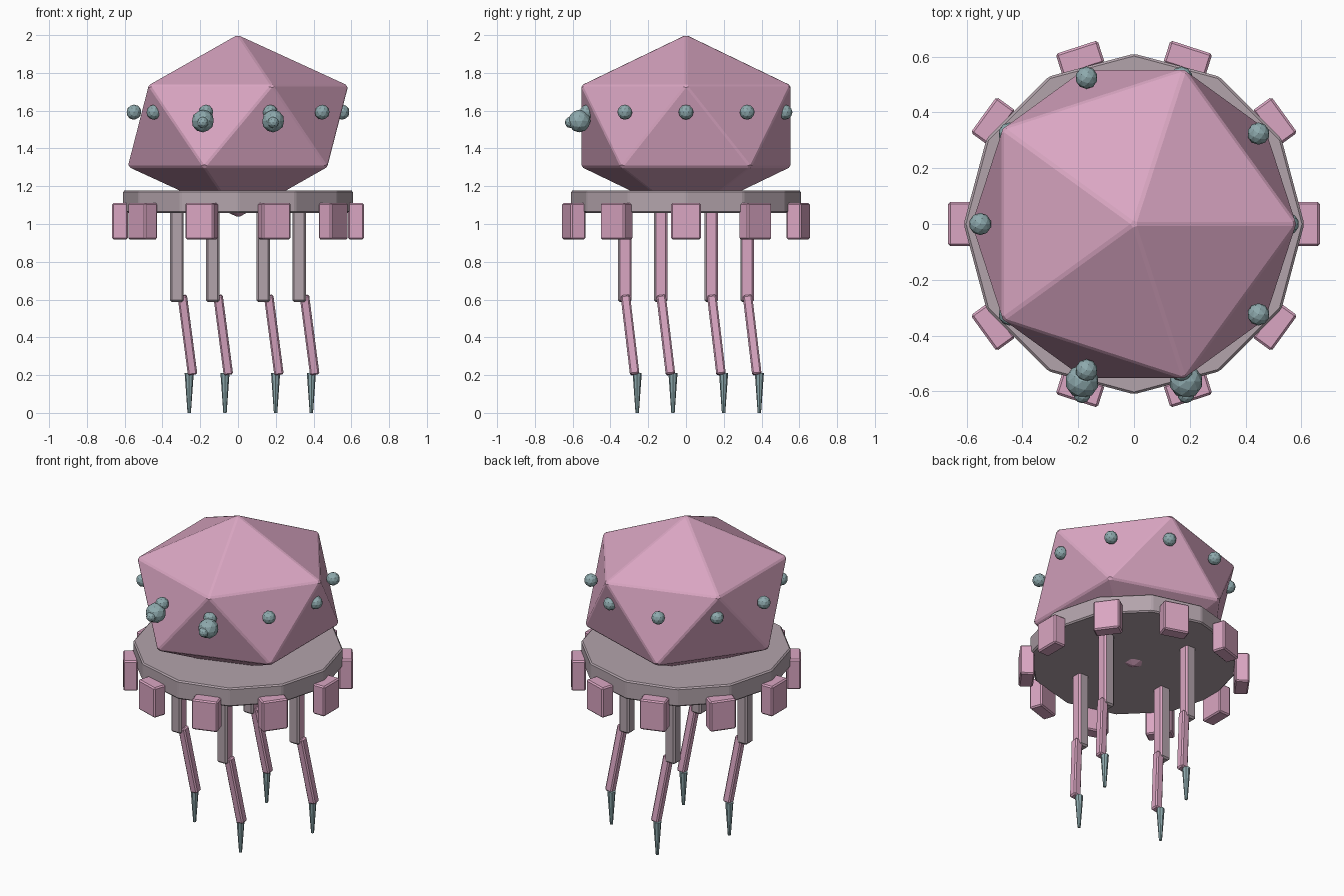
import bpy, bmesh, math
from mathutils import Vector, Matrix

if "Cube" in bpy.data.objects:
    bpy.data.objects.remove(bpy.data.objects["Cube"])


def material(name, rgb):
    m = bpy.data.materials.new(name)
    m.diffuse_color = (*rgb, 1)
    m.use_nodes = True
    m.node_tree.nodes["Principled BSDF"].inputs["Base Color"].default_value = m.diffuse_color
    return m


PINK = material("dusty_pink", (0.70, 0.38, 0.54))
GREY = material("warm_grey", (0.45, 0.37, 0.41))
TEAL = material("teal_grey", (0.27, 0.40, 0.42))


def finish(name, bm, mats, bevel=0.0):
    mesh = bpy.data.meshes.new(name)
    bm.to_mesh(mesh)
    bm.free()
    ob = bpy.data.objects.new(name, mesh)
    bpy.context.collection.objects.link(ob)
    for m in mats:
        mesh.materials.append(m)
    if bevel:
        mod = ob.modifiers.new("soft_edges", "BEVEL")
        mod.width = bevel
        mod.segments = 1
        mod.limit_method = "ANGLE"
        mod.angle_limit = math.radians(20)
    return ob


def ball(name, loc, radius, mat, scale=(1, 1, 1), subdiv=2, bevel=0.0):
    bm = bmesh.new()
    bmesh.ops.create_icosphere(bm, subdivisions=subdiv, radius=radius)
    bmesh.ops.transform(bm, matrix=Matrix.Translation(loc) @ Matrix.Diagonal((*scale, 1)), verts=bm.verts)
    return finish(name, bm, [mat], bevel)


def box(name, size, matrix, mats, bevel):
    bm = bmesh.new()
    bmesh.ops.create_cube(bm, size=1, matrix=matrix @ Matrix.Diagonal((*size, 1)))
    return finish(name, bm, mats, bevel)


def cone(name, loc, r_low, r_high, height, sides, mat, bevel=0.0):
    bm = bmesh.new()
    bmesh.ops.create_cone(bm, cap_ends=True, segments=sides, radius1=r_low, radius2=r_high,
                          depth=height, matrix=Matrix.Translation(loc))
    return finish(name, bm, [mat], bevel)


# Faceted head, slightly squashed
ball("head", (0, 0, 1.518), 0.653, PINK, (1, 1, 0.742), subdiv=1, bevel=0.008)

# Twelve-sided collar under the head
cone("collar", (0, 0, 1.118), 0.61, 0.61, 0.118, 12, GREY, 0.008)

# Pads hung around the collar and studs around the head
for i in range(10):
    a = math.radians(36 * i)
    turn = Matrix.Rotation(a, 4, "Z")
    box(f"collar_pad_{i}", (0.084, 0.158, 0.192),
        turn @ Matrix.Translation((0.624, 0, 1.015)), [PINK], 0.008)
    ball(f"head_stud_{i}", (0.551 * math.cos(a), 0.551 * math.sin(a), 1.592), 0.04, TEAL)

# Eyes with small pupils
for side, s in (("left", -1), ("right", 1)):
    ball(f"{side}_eye", (0.186 * s, -0.565, 1.545), 0.06, TEAL)
    ball(f"{side}_pupil", (0.186 * s, -0.612, 1.538), 0.03, TEAL)

# Four jointed legs, all leaning the same way
for i in range(4):
    a = math.radians(22.5 + 90 * i)
    base = Vector((0.35 * math.cos(a), 0.35 * math.sin(a), 0))
    upper = box(f"upper_leg_{i}", (0.072, 0.072, 0.50),
                Matrix.Translation(base + Vector((0, 0, 0.837))), [GREY, PINK], 0.01)
    for p in upper.data.polygons:
        p.material_index = 1 if p.normal.x > 0.5 else 0
    top = base + Vector((0.028, 0.002, 0.622))
    low = base + Vector((0.083, 0.052, 0.203))
    axis = top - low
    tilt = Vector((0, 0, 1)).rotation_difference(axis).to_matrix().to_4x4()
    box(f"lower_leg_{i}", (0.05, 0.05, axis.length),
        Matrix.Translation((top + low) / 2) @ tilt, [PINK], 0.008)
    cone(f"foot_spike_{i}", base + Vector((0.065, 0.065, 0.105)), 0.009, 0.024, 0.21, 8, TEAL)
